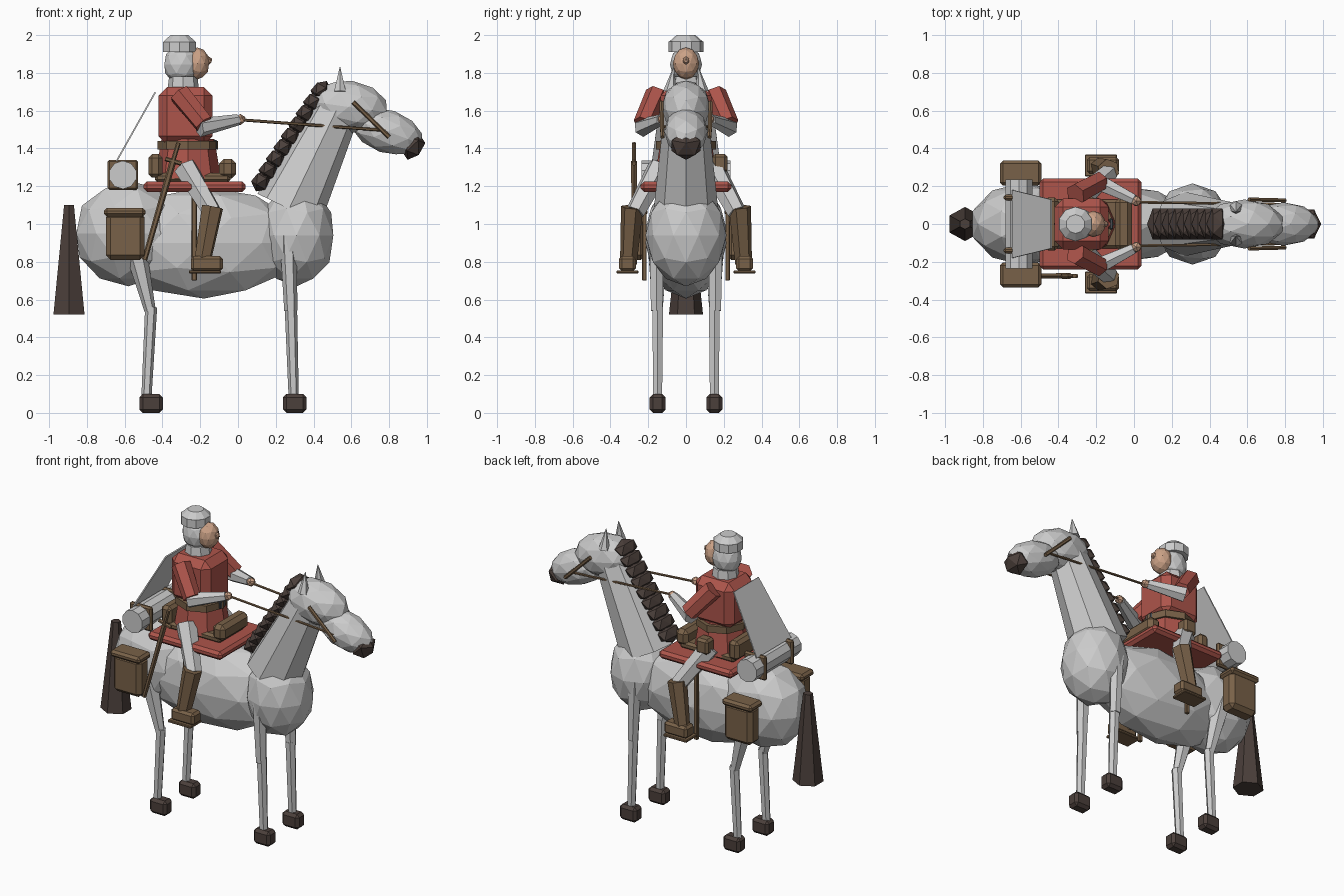
import bpy, bmesh
from math import radians, pi
from mathutils import Vector, Matrix

def material(name, rgb):
    m = bpy.data.materials.new(name)
    m.diffuse_color = (*rgb, 1)
    return m

RED = material("red cloth", (0.42, 0.09, 0.07))
BROWN = material("brown leather", (0.19, 0.12, 0.065))
DARK = material("dark hair", (0.07, 0.05, 0.043))
SKIN = material("skin", (0.6, 0.36, 0.24))
STEEL = material("dark metal", (0.06, 0.07, 0.08))

def finish(name, bm, mat=None):
    me = bpy.data.meshes.new(name)
    bmesh.ops.recalc_face_normals(bm, faces=bm.faces)
    bm.to_mesh(me)
    bm.free()
    if mat:
        me.materials.append(mat)
    ob = bpy.data.objects.new(name, me)
    bpy.context.collection.objects.link(ob)
    return ob

def ball(name, loc, radii, tilt=0, sub=2, mat=None):
    """Faceted ellipsoid; tilt pitches its +x end downwards."""
    bm = bmesh.new()
    m = (Matrix.Translation(loc) @ Matrix.Rotation(radians(tilt), 4, 'Y')
         @ Matrix.Diagonal((*radii, 1)))
    bmesh.ops.create_icosphere(bm, subdivisions=sub, radius=1, matrix=m)
    return finish(name, bm, mat)

def box(name, lo, hi, mat=None, bevel=0.015, tilt=0):
    """Chamfered box between two corners."""
    lo, hi = Vector(lo), Vector(hi)
    bm = bmesh.new()
    bmesh.ops.create_cube(bm, size=1, matrix=Matrix.Diagonal((*(hi - lo), 1)))
    if bevel:
        bmesh.ops.bevel(bm, geom=bm.edges[:], offset=bevel, segments=1,
                        affect='EDGES', profile=0.5)
    bm.transform(Matrix.Translation((lo + hi) / 2) @ Matrix.Rotation(radians(tilt), 4, 'Y'))
    return finish(name, bm, mat)

def rod(name, a, b, r1, r2, mat=None, n=6, squash=1):
    """Tapered prism from a to b; squash scales it sideways (y)."""
    a, b = Vector(a), Vector(b)
    d = b - a
    bm = bmesh.new()
    bmesh.ops.create_cone(bm, cap_ends=True, segments=n, radius1=r1, radius2=r2,
                          depth=d.length)
    bm.transform(d.to_track_quat('Z', 'Y').to_matrix().to_4x4())
    bm.transform(Matrix.Translation((a + b) / 2) @ Matrix.Diagonal((1, squash, 1, 1)))
    return finish(name, bm, mat)

# Horse trunk, neck and head
ball("horse_rump", (-0.58, 0, 0.95), (0.29, 0.22, 0.28))
ball("horse_barrel", (-0.18, 0, 0.90), (0.52, 0.215, 0.295))
ball("horse_chest", (0.31, 0, 0.94), (0.205, 0.215, 0.27))
rod("horse_neck", (0.27, 0, 1.08), (0.52, 0, 1.60), 0.185, 0.125, n=8, squash=0.92)
ball("horse_head", (0.585, 0, 1.62), (0.215, 0.13, 0.14), 8)
ball("horse_muzzle", (0.79, 0, 1.49), (0.20, 0.115, 0.115), 20)
ball("horse_nose", (0.925, 0, 1.415), (0.065, 0.09, 0.08), 20, 1, DARK)

# Mane tufts along the neck crest, and tail
for i in range(9):
    t = i / 8
    ball("mane_tuft", (0.125 + 0.315 * t, 0, 1.225 + 0.48 * t), (0.055, 0.095, 0.06), 30, 1, DARK)
rod("tail", (-0.895, 0, 1.10), (-0.895, 0, 0.52), 0.03, 0.095, DARK, squash=0.95)

# Saddle cloth, saddle and rolled bedding
box("saddle_cloth", (-0.50, -0.24, 1.17), (0.04, 0.24, 1.225), RED, 0.018)
box("saddle_seat", (-0.44, -0.13, 1.22), (-0.04, 0.13, 1.27), BROWN)
box("saddle_pommel", (-0.10, -0.14, 1.24), (-0.01, 0.14, 1.345), BROWN, 0.025)
box("saddle_cantle", (-0.475, -0.14, 1.245), (-0.40, 0.14, 1.37), BROWN, 0.02)
rod("bedroll", (-0.61, -0.235, 1.26), (-0.61, 0.235, 1.26), 0.075, 0.075, n=10)

# Rider trunk
box("tunic", (-0.42, -0.135, 1.42), (-0.135, 0.135, 1.725), RED, 0.045)
rod("tunic_skirt", (-0.265, 0, 1.24), (-0.265, 0, 1.45), 0.175, 0.14, RED, n=8, squash=0.95)
rod("belt", (-0.265, 0, 1.395), (-0.265, 0, 1.44), 0.16, 0.16, BROWN, n=8)
box("belt_buckle", (-0.13, -0.03, 1.395), (-0.11, 0.03, 1.445), STEEL, 0.005)
box("belt_pouch", (-0.31, 0.14, 1.27), (-0.22, 0.22, 1.37), BROWN)

# Rider head
rod("collar", (-0.29, 0, 1.70), (-0.29, 0, 1.78), 0.085, 0.075, n=8)
ball("hood", (-0.30, 0, 1.845), (0.095, 0.085, 0.105))
ball("face", (-0.215, 0, 1.85), (0.065, 0.07, 0.085), mat=SKIN)
ball("rider_nose", (-0.155, 0, 1.865), (0.02, 0.02, 0.022), 0, 1, SKIN)
rod("cap_band", (-0.31, 0, 1.91), (-0.31, 0, 1.965), 0.092, 0.092, n=10)
rod("cap_crown", (-0.31, 0, 1.965), (-0.31, 0, 2.0), 0.09, 0.05, n=10)

# Cape: thin flared sheet trailing behind the shoulders
bm = bmesh.new()
bm.faces.new([bm.verts.new(p) for p in
              ((-0.435, -0.13, 1.695), (-0.435, 0.13, 1.695),
               (-0.64, 0.18, 1.33), (-0.64, -0.18, 1.33))])
cape = finish("cape", bm)
cape.modifiers.new("thickness", 'SOLIDIFY').thickness = 0.008

# Sheathed blade on the near side
rod("scabbard", (-0.345, -0.275, 1.33), (-0.495, -0.275, 0.81), 0.018, 0.014, BROWN)
rod("sword_grip", (-0.345, -0.275, 1.33), (-0.315, -0.275, 1.43), 0.012, 0.012, BROWN)
rod("sword_guard", (-0.385, -0.275, 1.345), (-0.30, -0.275, 1.32), 0.012, 0.012, BROWN)

# Parts on both sides
for s in (1, -1):
    # Horse ears, legs and hooves
    rod("horse_ear", (0.54, s * 0.085, 1.70), (0.54, s * 0.065, 1.83), 0.036, 0.002)
    rod("front_upper_leg", (0.265, s * 0.155, 0.94), (0.28, s * 0.155, 0.54), 0.045, 0.035)
    rod("front_lower_leg", (0.28, s * 0.15, 0.56), (0.295, s * 0.15, 0.08), 0.033, 0.027)
    rod("hind_upper_leg", (-0.56, s * 0.15, 0.94), (-0.465, s * 0.15, 0.54), 0.065, 0.03)
    rod("hind_lower_leg", (-0.46, s * 0.15, 0.56), (-0.485, s * 0.15, 0.08), 0.032, 0.027)
    for x in (-0.46, 0.30):
        box("hoof", (x - 0.062, s * 0.15 - 0.042, 0), (x + 0.062, s * 0.15 + 0.042, 0.1), DARK, 0.018)

    # Bridle and rein
    rod("cheek_strap", (0.61, s * 0.13, 1.645), (0.80, s * 0.125, 1.46), 0.012, 0.012, BROWN)
    rod("rein", (0.01, s * 0.115, 1.552), (0.79, s * 0.105, 1.495), 0.008, 0.008, BROWN)

    # Saddlebag with lid, and bedroll strap
    y0, y1 = sorted((s * 0.215, s * 0.325))
    box("saddlebag", (-0.70, y0, 0.81), (-0.495, y1, 1.06), BROWN, 0.025)
    box("saddlebag_lid", (-0.71, y0 - 0.01, 1.04), (-0.49, y1 + 0.01, 1.085), BROWN, 0.015)
    box("bedroll_strap", (-0.69, s * 0.14 - 0.015, 1.18), (-0.53, s * 0.14 + 0.015, 1.34), BROWN, 0.01)

    # Rider arms
    rod("upper_arm", (-0.31, s * 0.155, 1.69), (-0.18, s * 0.225, 1.53), 0.06, 0.055, RED)
    rod("forearm", (-0.205, s * 0.23, 1.51), (0.0, s * 0.13, 1.552), 0.05, 0.03)
    ball("hand", (0.012, s * 0.122, 1.553), (0.03, 0.03, 0.03), 0, 1, SKIN)

    # Rider legs, boots and stirrups
    rod("thigh", (-0.28, s * 0.14, 1.30), (-0.135, s * 0.27, 1.06), 0.065, 0.052)
    rod("boot_shaft", (-0.135, s * 0.285, 1.09), (-0.19, s * 0.305, 0.79), 0.06, 0.045, BROWN)
    box("boot_foot", (-0.25, s * 0.31 - 0.045, 0.75), (-0.08, s * 0.31 + 0.045, 0.83), BROWN, 0.015)
    box("stirrup", (-0.26, s * 0.31 - 0.058, 0.738), (-0.09, s * 0.31 + 0.058, 0.755), BROWN, 0.004)
    box("stirrup_strap", (-0.245, s * 0.22 - 0.012, 0.70), (-0.218, s * 0.22 + 0.012, 1.20), BROWN, 0.004)
